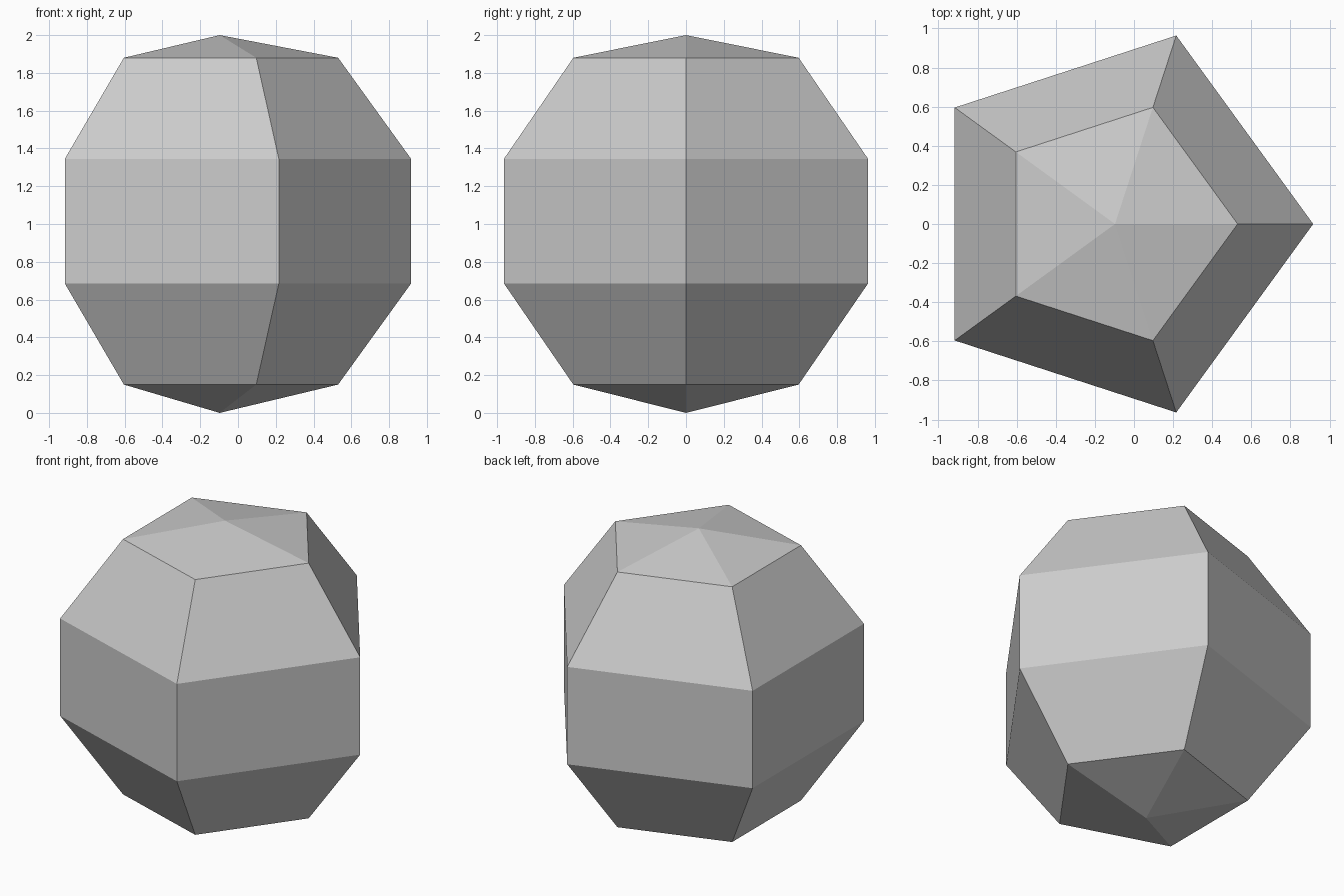
import bpy, bmesh
from math import cos, sin, tau

cube = bpy.data.objects.get("Cube")
if cube:
    bpy.data.objects.remove(cube, do_unlink=True)

SIDES = 5
CENTRE_X = -0.097
# Rings as (radius, height), between the two poles
RINGS = [(0.627, 0.15), (1.0133, 0.685), (1.0133, 1.345), (0.627, 1.88)]

# Plain grey surface
grey = bpy.data.materials.new("plain_grey")
grey.use_nodes = True
colour = (0.6, 0.6, 0.6, 1)
grey.diffuse_color = colour
grey.node_tree.nodes["Principled BSDF"].inputs["Base Color"].default_value = colour

# Five-sided faceted ball
bm = bmesh.new()
rings = [[bm.verts.new((CENTRE_X + r * cos(tau * i / SIDES), r * sin(tau * i / SIDES), z))
          for i in range(SIDES)] for r, z in RINGS]
bottom = bm.verts.new((CENTRE_X, 0, 0))
top = bm.verts.new((CENTRE_X, 0, 2))
for i in range(SIDES):
    j = (i + 1) % SIDES
    for low, high in zip(rings, rings[1:]):
        bm.faces.new((low[i], low[j], high[j], high[i]))
    bm.faces.new((bottom, rings[0][j], rings[0][i]))
    bm.faces.new((top, rings[-1][i], rings[-1][j]))

mesh = bpy.data.meshes.new("faceted_ball")
bm.to_mesh(mesh)
bm.free()
mesh.materials.append(grey)
ball = bpy.data.objects.new("faceted_ball", mesh)
bpy.context.collection.objects.link(ball)
